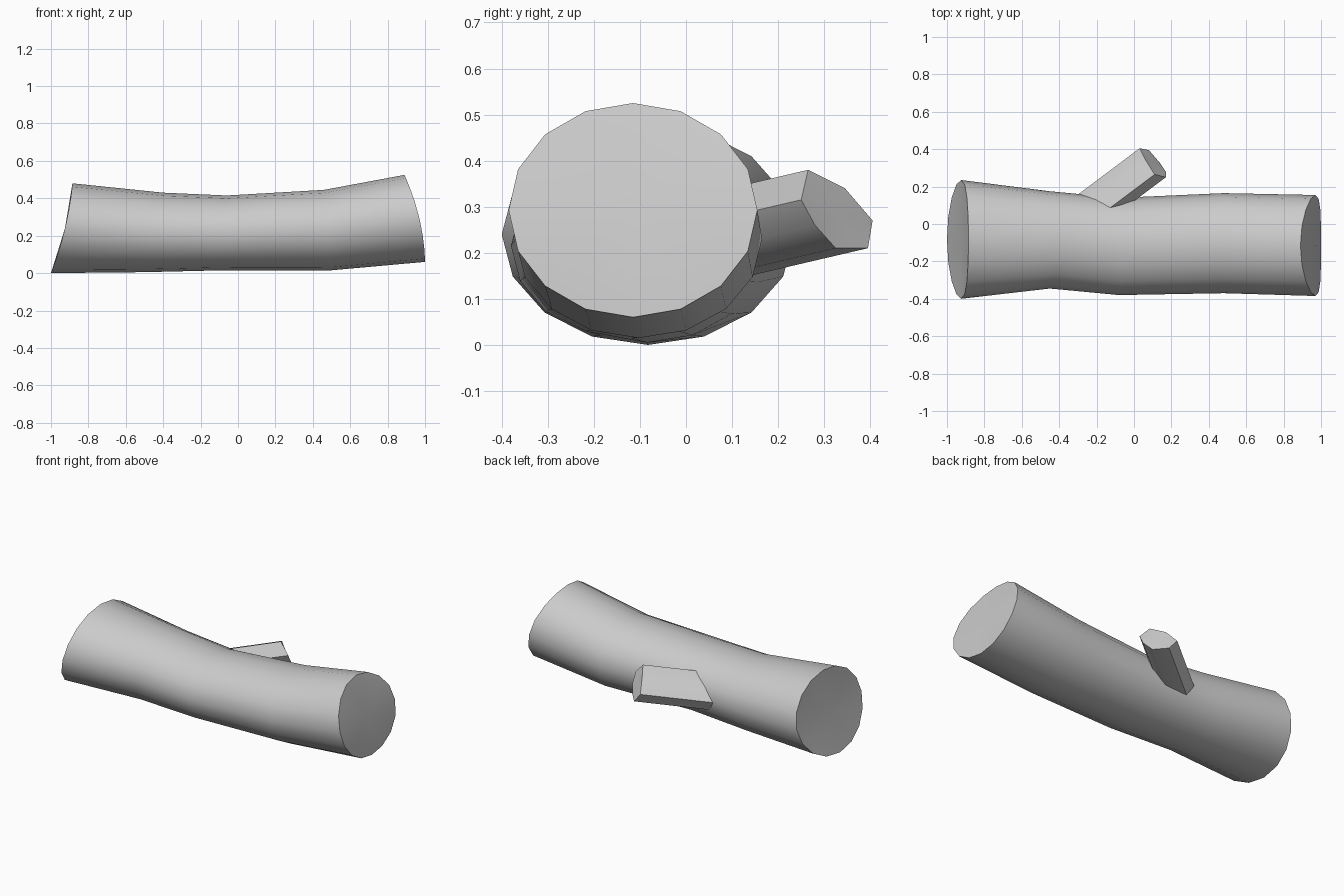
import bpy, bmesh, math
from mathutils import Vector

cube = bpy.data.objects.get("Cube")
if cube:
    bpy.data.objects.remove(cube, do_unlink=True)

grey = bpy.data.materials.new("plain grey")
grey.use_nodes = True
colour = (0.6, 0.6, 0.6, 1)
grey.diffuse_color = colour
grey.node_tree.nodes["Principled BSDF"].inputs["Base Color"].default_value = colour


def skin(name, rings, centres, angle):
    """Join rings of points into a tube and close each end with a fan."""
    bm = bmesh.new()
    loops = [[bm.verts.new(p) for p in ring] for ring in rings]
    n = len(loops[0])
    for a, b in zip(loops, loops[1:]):
        for i in range(n):
            j = (i + 1) % n
            bm.faces.new((a[i], a[j], b[j], b[i]))
    for loop, centre in zip((loops[0], loops[-1]), centres):
        c = bm.verts.new(centre)
        for i in range(n):
            bm.faces.new((loop[i], loop[(i + 1) % n], c))
    bmesh.ops.recalc_face_normals(bm, faces=bm.faces)
    mesh = bpy.data.meshes.new(name)
    bm.to_mesh(mesh)
    bm.free()
    mesh.materials.append(grey)
    obj = bpy.data.objects.new(name, mesh)
    bpy.context.collection.objects.link(obj)
    bpy.ops.object.select_all(action="DESELECT")
    obj.select_set(True)
    bpy.context.view_layer.objects.active = obj
    bpy.ops.object.shade_smooth_by_angle(angle=math.radians(angle))
    return obj


# Trunk: x at top, middle and bottom, then y range and z range of each section
sections = [
    (-0.885, -0.925, -1.0, -0.40, 0.235, 0.0, 0.48),
    (-0.40, -0.45, -0.50, -0.345, 0.175, 0.005, 0.43),
    (-0.06, -0.08, -0.08, -0.38, 0.14, 0.015, 0.415),
    (0.46, 0.48, 0.50, -0.37, 0.165, 0.015, 0.445),
    (0.89, 0.97, 1.0, -0.385, 0.155, 0.06, 0.525),
]
SIDES = 16
rings, centres = [], []
for top, mid, low, y0, y1, z0, z1 in sections:
    cy, cz = (y0 + y1) / 2, (z0 + z1) / 2
    ring = []
    for i in range(SIDES):
        a = math.tau * i / SIDES
        s = math.cos(a)
        x = mid + (top - low) / 2 * s + ((top + low) / 2 - mid) * s * s
        ring.append((x, cy + (y1 - y0) / 2 * math.sin(a), cz + (z1 - z0) / 2 * s))
    rings.append(ring)
    centres.append((mid, cy, cz))
skin("log_trunk", rings, (centres[0], centres[-1]), 40)

# Cut side branch: seven-sided tip swept back into the trunk
tip = [Vector(p) for p in (
    (0.03, 0.405, 0.27), (0.06, 0.345, 0.34), (0.11, 0.265, 0.38),
    (0.17, 0.25, 0.315), (0.17, 0.28, 0.26), (0.14, 0.325, 0.21),
    (0.08, 0.395, 0.21))]
root = [p + Vector((-0.40, -0.30, -0.07)) for p in tip]
ends = [sum(r, Vector()) / len(r) for r in (root, tip)]
skin("side_branch", [root, tip], ends, 50)
